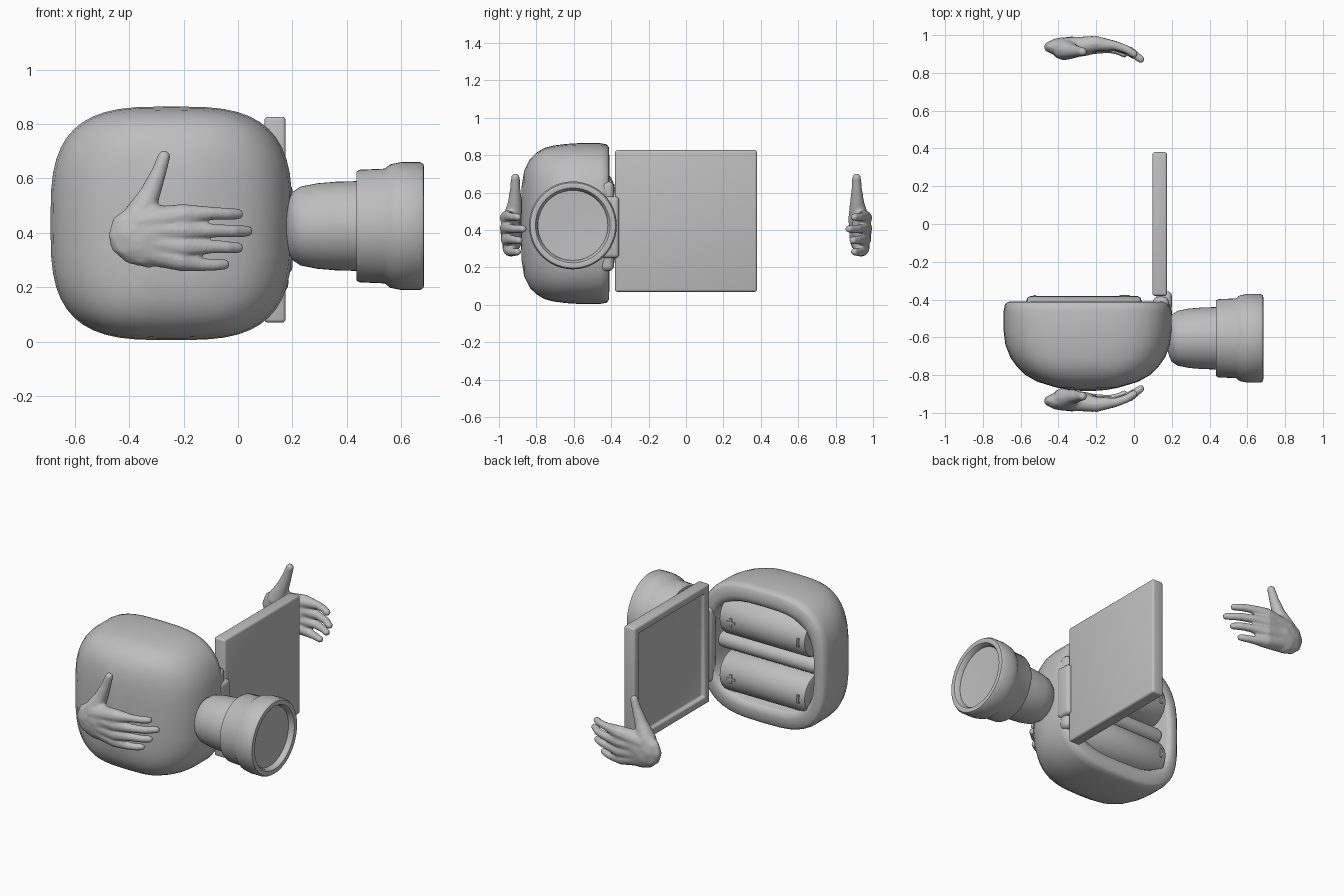
import bpy, bmesh
from math import sin, cos, tau, radians, copysign
from mathutils import Vector, Matrix

default = bpy.data.objects.get("Cube")
if default:
    bpy.data.objects.remove(default, do_unlink=True)

GREY = (0.52, 0.52, 0.52, 1)
grey = bpy.data.materials.new("plain grey")
grey.use_nodes = True
grey.diffuse_color = GREY
grey.node_tree.nodes["Principled BSDF"].inputs["Base Color"].default_value = GREY


def finish(name, bm, angle=40):
    bmesh.ops.recalc_face_normals(bm, faces=bm.faces)
    mesh = bpy.data.meshes.new(name)
    bm.to_mesh(mesh)
    bm.free()
    mesh.materials.append(grey)
    mesh.polygons.foreach_set("use_smooth", [True] * len(mesh.polygons))
    mesh.set_sharp_from_angle(angle=radians(angle))
    obj = bpy.data.objects.new(name, mesh)
    bpy.context.scene.collection.objects.link(obj)
    return obj


def loft(name, rings, angle=40):
    """Skin a list of equal point rings and cap both ends."""
    bm = bmesh.new()
    loops = [[bm.verts.new(p) for p in ring] for ring in rings]
    n = len(loops[0])
    for a, b in zip(loops, loops[1:]):
        for i in range(n):
            j = (i + 1) % n
            bm.faces.new((a[i], a[j], b[j], b[i]))
    bm.faces.new(loops[0])
    bm.faces.new(loops[-1])
    return finish(name, bm, angle)


def lathe_x(name, profile, y, z, sides=48):
    """Turn (x, radius) pairs around an axis along x."""
    return loft(name, [[(x, y + r * cos(tau * i / sides), z + r * sin(tau * i / sides))
                        for i in range(sides)] for x, r in profile])


def rounded_box(name, low, high, radius, segments=3, recess=None):
    low, high = Vector(low), Vector(high)
    bm = bmesh.new()
    bmesh.ops.create_cube(bm, size=1)
    bmesh.ops.scale(bm, vec=high - low, verts=bm.verts)
    bmesh.ops.translate(bm, vec=(low + high) / 2, verts=bm.verts)
    bm.normal_update()
    if recess:
        rim, depth = recess
        face = min(bm.faces, key=lambda f: f.calc_center_median().x)
        bmesh.ops.inset_region(bm, faces=[face], thickness=rim)
        inner = bmesh.ops.extrude_discrete_faces(bm, faces=[face])["faces"][0]
        bmesh.ops.translate(bm, vec=(depth, 0, 0), verts=inner.verts)
        bm.normal_update()
    edges = [e for e in bm.edges if e.calc_face_angle(0) > 0.5]
    bmesh.ops.bevel(bm, geom=edges, offset=radius, segments=segments,
                    profile=0.5, affect='EDGES', clamp_overlap=True)
    return finish(name, bm)


# Body shell: soft square sections along y, turning in at the back as a cavity
def body_ring(y, sx, sz, sides=48, power=3.2):
    def soft(v):
        return copysign(abs(v) ** (2 / power), v)
    return [(-0.245 + 0.445 * sx * soft(cos(tau * i / sides)), y,
             0.435 + 0.43 * sz * soft(sin(tau * i / sides))) for i in range(sides)]


body_profile = [
    (-.885, .03, .03), (-.879, .22, .46), (-.865, .38, .66), (-.835, .6, .8),
    (-.80, .74, .88), (-.757, .84, .94), (-.707, .92, .97), (-.64, .98, .99),
    (-.57, 1, 1), (-.46, 1, 1), (-.425, .985, .985), (-.412, .95, .95),
    (-.41, .88, .83), (-.415, .83, .76), (-.435, .81, .73), (-.64, .8, .72)]
loft("body_shell", [body_ring(*p) for p in body_profile], 60)

# Lens barrel with a recessed front glass
lathe_x("lens_barrel", [
    (.17, .04), (.188, .10), (.2, .125), (.23, .145), (.29, .157), (.36, .163),
    (.435, .165), (.435, .2), (.447, .207), (.54, .211), (.56, .227), (.6, .235),
    (.67, .235), (.682, .228), (.685, .215), (.682, .2), (.67, .191), (.65, .187),
    (.648, .15), (.645, .01)], -0.605, 0.425)

# Open door with a framed inner side, and its hinge
rounded_box("door", (.097, -.38, .07), (.175, .38, .827), .014, recess=(.07, .025))
rounded_box("hinge_lug", (.12, -.46, .25), (.2, -.357, .58), .022, 4)
rounded_box("hinge_plate", (.1, -.46, .18), (.185, -.385, .66), .03, 4)

# Two batteries with raised terminal marks, and the bar between them
for label, z in (("lower", .255), ("upper", .615)):
    lathe_x(label + "_battery", [
        (-.57, .10), (-.565, .117), (-.55, .125), (.02, .125), (.035, .117), (.04, .10),
        (.04, .045), (.065, .043), (.068, .03)], -.507, z, 32)
    for part, x, w, h in (("plus_upright", -.05, .007, .028),
                          ("plus_crossbar", -.05, .028, .007),
                          ("minus_bar", -.525, .007, .028)):
        rounded_box(f"{label}_{part}", (x - w, -.385, z - h), (x + w, -.377, z + h), .001, 1)
lathe_x("battery_divider", [(-.6, .03), (-.59, .045), (-.57, .05), (.07, .05),
                            (.09, .045), (.1, .03)], -.5, .435, 24)


# Hands: strings of balls fused into one soft surface; points are (x, outward, z, radius)
chains = [
    [(-.36, .935, .44, .055), (-.2, .955, .465, .042), (-.1, .945, .472, .025),
     (-.04, .925, .47, .023), (.0, .9, .469, .021)],
    [(-.38, .93, .41, .06), (-.2, .955, .41, .042), (-.1, .945, .408, .026),
     (-.02, .915, .406, .024), (.035, .872, .406, .021)],
    [(-.37, .93, .37, .06), (-.2, .95, .35, .042), (-.1, .938, .348, .025),
     (-.04, .918, .346, .023), (.0, .893, .345, .021)],
    [(-.36, .93, .34, .055), (-.21, .94, .30, .042), (-.13, .93, .283, .025),
     (-.08, .915, .282, .022), (-.05, .9, .284, .02)],
    [(-.37, .925, .45, .06), (-.325, .915, .54, .04), (-.292, .913, .62, .029),
     (-.272, .912, .68, .024)]]


def hand(name, side):
    bm = bmesh.new()

    def ball(centre, size):
        place = Matrix.Translation((centre.x, side * centre.y, centre.z))
        bmesh.ops.create_icosphere(bm, subdivisions=2, radius=1,
                                   matrix=place @ Matrix.Diagonal((*size, 1)))

    ball(Vector((-.33, .937, .392)), (.152, .056, .122))
    for chain in chains:
        for a, b in zip(chain, chain[1:]):
            for i in range(9):
                p = Vector(a).lerp(Vector(b), i / 8)
                ball(p.xyz, (p.w,) * 3)
    obj = finish(name, bm, 180)
    remesh = obj.modifiers.new("fuse", 'REMESH')
    remesh.mode = 'VOXEL'
    remesh.voxel_size = 0.007
    remesh.use_smooth_shade = True
    smooth = obj.modifiers.new("soften", 'SMOOTH')
    smooth.factor = 0.5
    smooth.iterations = 6


hand("front_hand", -1)
hand("back_hand", 1)
